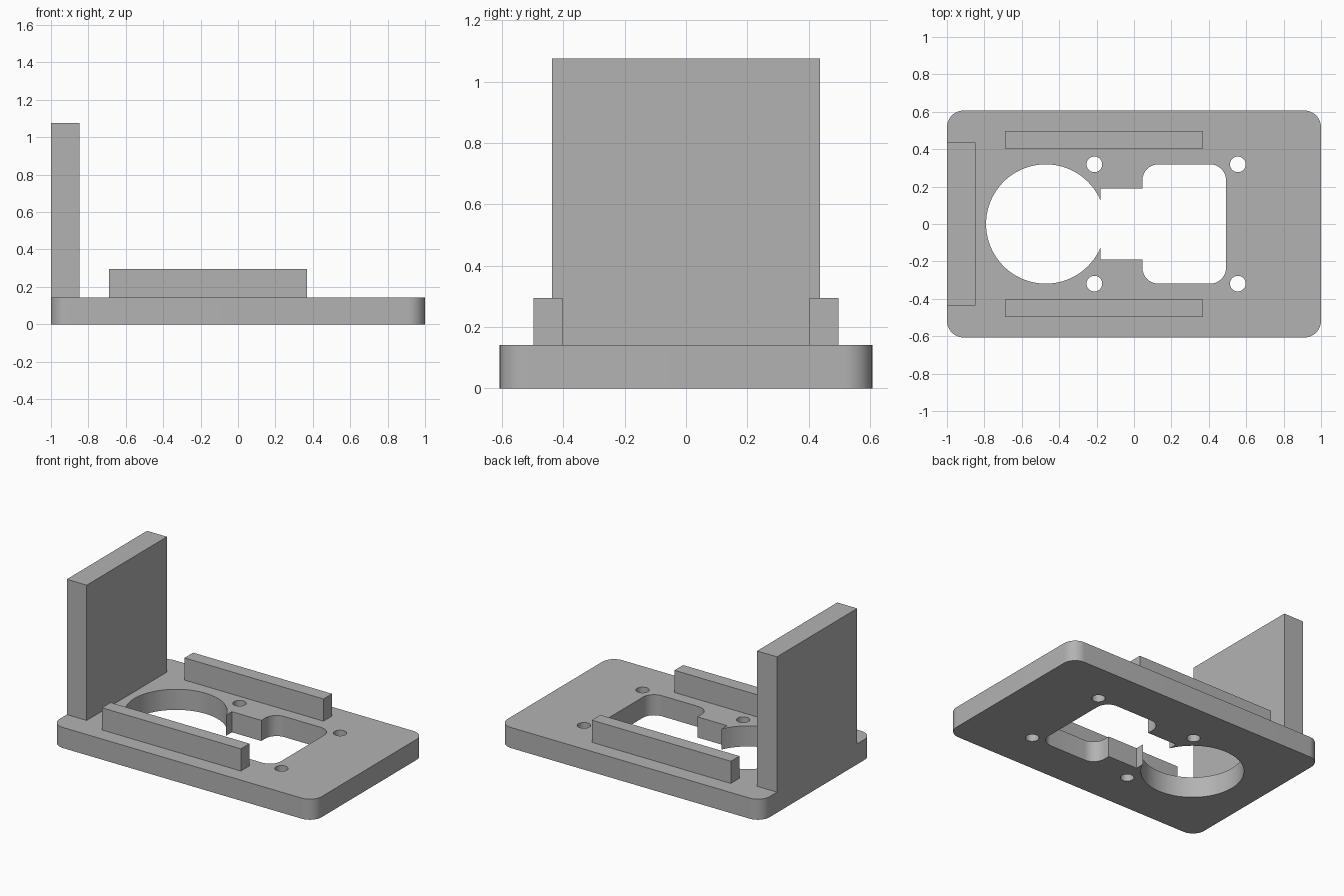
import bpy, bmesh, math

if "Cube" in bpy.data.objects:
    bpy.data.objects.remove(bpy.data.objects["Cube"])

grey = bpy.data.materials.new("light_grey")
grey.diffuse_color = (0.45, 0.45, 0.45, 1)
grey.use_nodes = True
grey.node_tree.nodes["Principled BSDF"].inputs["Base Color"].default_value = grey.diffuse_color

PLATE_H = 0.142


def arc(cx, cy, r, a0, a1, n):
    return [(cx + r * math.cos(a0 + (a1 - a0) * i / n),
             cy + r * math.sin(a0 + (a1 - a0) * i / n)) for i in range(n + 1)]


def rounded_rect(x0, x1, y, r, start=math.pi):
    """Counter-clockwise outline, starting at the lower left corner."""
    pts = []
    corners = [(x0 + r, -y + r), (x1 - r, -y + r), (x1 - r, y - r), (x0 + r, y - r)]
    for i, (cx, cy) in enumerate(corners):
        a = start + i * math.pi / 2
        pts += arc(cx, cy, r, a, a + math.pi / 2, 12)
    return pts


def extruded(name, outlines, height):
    """Fill the first outline, leave the others as through holes, and extrude."""
    cu = bpy.data.curves.new(name, 'CURVE')
    cu.dimensions = '2D'
    cu.fill_mode = 'BOTH'
    cu.extrude = height / 2
    for pts in outlines:
        sp = cu.splines.new('POLY')
        sp.points.add(len(pts) - 1)
        for p, (x, y) in zip(sp.points, pts):
            p.co = (x, y, 0, 1)
        sp.use_cyclic_u = True
    tmp = bpy.data.objects.new(name + "_curve", cu)
    bpy.context.collection.objects.link(tmp)
    bpy.context.view_layer.update()
    me = bpy.data.meshes.new_from_object(
        tmp.evaluated_get(bpy.context.evaluated_depsgraph_get()))
    bpy.data.objects.remove(tmp)
    # Weld caps to walls and stand the part on the ground
    bm = bmesh.new()
    bm.from_mesh(me)
    bmesh.ops.remove_doubles(bm, verts=bm.verts, dist=1e-5)
    bmesh.ops.translate(bm, verts=bm.verts, vec=(0, 0, height / 2))
    bmesh.ops.recalc_face_normals(bm, faces=bm.faces)
    bm.to_mesh(me)
    bm.free()
    me.name = name
    me.materials.clear()
    me.materials.append(grey)
    ob = bpy.data.objects.new(name, me)
    bpy.context.collection.objects.link(ob)
    bpy.context.view_layer.objects.active = ob
    ob.select_set(True)
    bpy.ops.object.shade_smooth_by_angle(angle=math.radians(30))
    ob.select_set(False)
    return ob


def box(name, lo, hi):
    bpy.ops.mesh.primitive_cube_add(size=1)
    ob = bpy.context.object
    ob.name = name
    for v in ob.data.vertices:
        v.co = [a + (b - a) * (c + 0.5) for a, b, c in zip(lo, hi, v.co)]
    ob.data.materials.append(grey)
    ob.select_set(False)
    return ob


# Central cutout: round opening, straight neck and rounded square opening
CX, R, NECK_X0, NECK_X1, NECK_Y = -0.472, 0.319, -0.18, 0.045, 0.19
a = math.acos((NECK_X0 - CX) / R)
cutout = arc(CX, 0, R, a, 2 * math.pi - a, 72)
cutout += [(NECK_X0, -NECK_Y), (NECK_X1, -NECK_Y)]
cutout += rounded_rect(NECK_X1, 0.492, 0.319, 0.085)
cutout += [(NECK_X1, NECK_Y), (NECK_X0, NECK_Y)]

# Four screw holes
holes = [arc(x, y, 0.042, 0, 2 * math.pi, 32)[:-1]
         for x in (-0.212, 0.555) for y in (-0.319, 0.319)]

# Base plate with rounded corners
extruded("base_plate", [rounded_rect(-1, 1, 0.607, 0.09), cutout] + holes, PLATE_H)

# Upright wall at the left end
box("upright_wall", (-1, -0.437, PLATE_H), (-0.848, 0.437, 1.075))

# Guide rails along both sides of the cutout
for name, y0, y1 in (("front_rail", -0.497, -0.403), ("back_rail", 0.403, 0.497)):
    box(name, (-0.69, y0, PLATE_H), (0.37, y1, 0.295))
